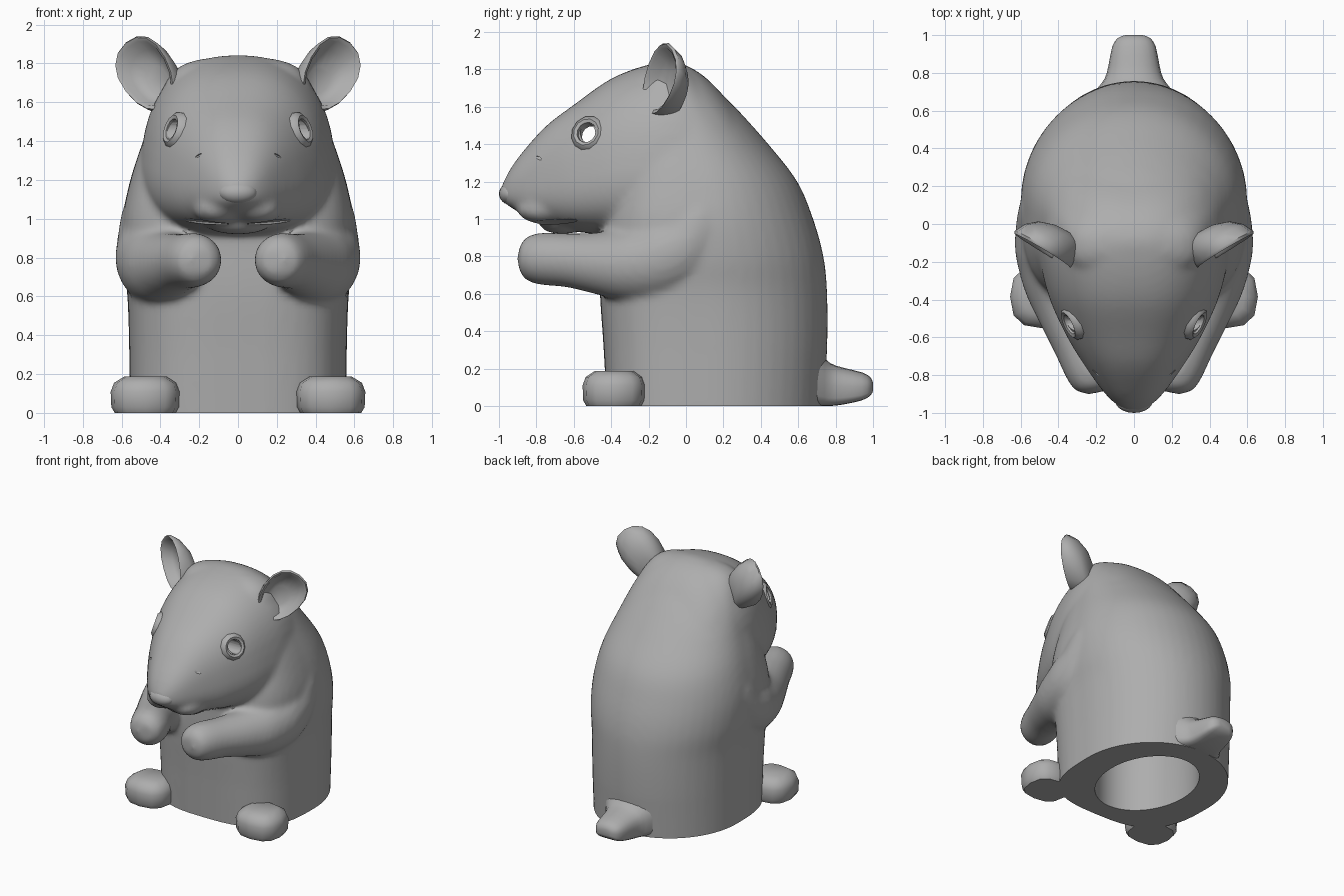
import bpy, bmesh, math
from mathutils import Vector, Matrix

old = bpy.data.objects.get("Cube")
if old:
    bpy.data.objects.remove(old)

grey = bpy.data.materials.new("plain_grey")
grey.use_nodes = True
grey.diffuse_color = (0.42, 0.42, 0.42, 1)
grey.node_tree.nodes["Principled BSDF"].inputs["Base Color"].default_value = (0.42, 0.42, 0.42, 1)


def flow(rows, steps=5):
    """Smooth in-between rows through the given ones."""
    out = []
    for i in range(len(rows) - 1):
        four = [rows[max(i - 1, 0)], rows[i], rows[i + 1], rows[min(i + 2, len(rows) - 1)]]
        for k in range(steps):
            t = k / steps
            out.append([b + t * (c - a + t * (2 * a - 5 * b + 4 * c - d + t * (3 * b - a - 3 * c + d))) / 2
                        if i else b + t * (c - b) for a, b, c, d in zip(*four)])
    return out + [rows[-1]]


def ring(center, u, v, sides=32, power=2.0, pear=0.0, neg_power=None):
    """Superellipse section; neg_power shapes its -v half, pear narrows its +v half."""
    pts = []
    for i in range(sides):
        a = math.tau * i / sides
        c, s = math.cos(a), math.sin(a)
        p = 2 / (neg_power if neg_power and s < 0 else power)
        x = math.copysign(abs(c) ** p, c)
        y = math.copysign(abs(s) ** p, s)
        pts.append(Vector(center) + Vector(u) * x * (1 - pear * y) + Vector(v) * y)
    return pts


def loft(name, rings):
    """Closed skin over a row of equal sections."""
    bm = bmesh.new()
    rows = [[bm.verts.new(p) for p in r] for r in rings]
    n = len(rows[0])
    for a, b in zip(rows, rows[1:]):
        for i in range(n):
            bm.faces.new((a[i], a[(i + 1) % n], b[(i + 1) % n], b[i]))
    bm.faces.new(rows[0][::-1])
    bm.faces.new(rows[-1])
    bmesh.ops.recalc_face_normals(bm, faces=bm.faces)
    mesh = bpy.data.meshes.new(name)
    bm.to_mesh(mesh)
    bm.free()
    ob = bpy.data.objects.new(name, mesh)
    bpy.context.collection.objects.link(ob)
    mesh.materials.append(grey)
    return ob


def ball(name, loc, size, turn=0.0):
    t = [math.pi * (i + 0.15) / 12.3 for i in range(13)]
    rings = [ring((0, 0, -math.cos(a) * size[2]), (size[0] * math.sin(a), 0, 0),
                  (0, size[1] * math.sin(a), 0), 20) for a in t]
    ob = loft(name, rings)
    ob.data.transform(Matrix.Translation(loc) @ Matrix.Rotation(turn, 4, 'Y'))
    return ob


def pick(ob):
    bpy.ops.object.select_all(action='DESELECT')
    ob.select_set(True)
    bpy.context.view_layer.objects.active = ob


def modify(ob, kind, **settings):
    pick(ob)
    mod = ob.modifiers.new(kind, kind)
    for key, value in settings.items():
        setattr(mod, key, value)
    bpy.ops.object.modifier_apply(modifier=mod.name)


def cut(ob, cutter):
    cutter.hide_render = True
    modify(ob, 'BOOLEAN', object=cutter, operation='DIFFERENCE', solver='EXACT')
    bpy.data.objects.remove(cutter)


def finish(ob, angle=45):
    pick(ob)
    bpy.ops.object.shade_smooth_by_angle(angle=math.radians(angle))


# Torso: height, half width, front, back
torso_rows = [(-.06, .555, -.42, .735), (.3, .56, -.44, .755), (.6, .57, -.46, .755), (.8, .595, -.46, .735),
              (1, .595, -.45, .68), (1.2, .555, -.4, .595), (1.4, .49, -.36, .44), (1.6, .42, -.32, .26),
              (1.75, .34, -.27, .1), (1.81, .24, -.2, .01), (1.83, .12, -.14, -.05)]
body = loft("body", [ring((0, (f + b) / 2, z), (w, 0, 0), (0, (b - f) / 2, 0), 48, 2, 0, 3)
                     for z, w, f, b in flow(torso_rows)])

# Head: depth, half width, underside, top
head_rows = [(-.985, .05, 1.1, 1.18), (-.95, .1, 1.07, 1.25), (-.88, .165, 1.03, 1.35), (-.75, .255, .975, 1.495),
             (-.6, .345, .935, 1.61), (-.4, .435, .91, 1.75), (-.2, .485, .9, 1.825),
             (-.05, .495, .89, 1.838), (.1, .485, .87, 1.76), (.25, .46, .87, 1.6), (.38, .4, .87, 1.42)]
pieces = [loft("head", [ring((0, y, (lo + hi) / 2), (w, 0, 0), (0, 0, (hi - lo) / 2), 48, 2.5, .14, 2.6)
                        for y, w, lo, hi in flow(head_rows)])]

# Chin, paired muzzle lobes, arms: x, y, z, radius
pieces.append(ball("chin", (0, -.66, .965), (.16, .12, .045)))
arm_path = [(.37, .08, 1.27, .05), (.39, .09, 1.17, .14), (.405, .08, 1.02, .195), (.4, 0, .87, .225),
            (.395, -.14, .785, .235), (.385, -.3, .757, .205), (.35, -.45, .762, .17), (.29, -.62, .778, .145),
            (.225, -.77, .787, .14), (.195, -.85, .787, .115), (.185, -.89, .787, .06)]
for side in (-1, 1):
    pieces.append(ball("muzzle", (side * .1, -.74, 1.05), (.13, .165, .08)))
    rows = flow(arm_path, 4)
    pts = [Vector((side * x, y, z)) for x, y, z, r in rows]
    rings = []
    for i, p in enumerate(pts):
        way = pts[min(i + 1, len(pts) - 1)] - pts[max(i - 1, 0)]
        u = way.cross(Vector((1, 0, 0))).normalized()
        v = way.cross(u).normalized()
        r = rows[i][3]
        rings.append(ring(p, u * r, v * r, 24))
    pieces.append(loft("arm", rings))

# Fuse torso, head and arms into one soft skin, then trim it level
pick(body)
for ob in pieces:
    ob.select_set(True)
bpy.ops.object.join()
modify(body, 'REMESH', mode='VOXEL', voxel_size=.02)
modify(body, 'SMOOTH', factor=.5, iterations=7)
cut(body, loft("floor_trim", [ring((0, 0, z), (1.5, 0, 0), (0, 1.5, 0)) for z in (-.3, 0)]))

# Hollow inside, open at the bottom
cut(body, loft("cavity", [ring((0, .145, z), (.33 * s, 0, 0), (0, .42 * s, 0), 48)
                          for z, s in ((-.1, 1), (.9, 1), (1.2, .75), (1.4, .4))]))
# Opening running from eye to eye
cut(body, loft("eye_tunnel", [ring((x, -.525, 1.46), (0, .04, 0), (0, 0, .052), 16) for x in (-.7, .7)]))
# Small cheek creases and the mouth line
for side in (-1, 1):
    cut(body, ball("cheek_crease", (side * .215, -.82, 1.32), (.035, .05, .009), side * .5))
    cut(body, ball("mouth_line", (side * .19, -.7, .985), (.2, .13, .01), side * -.08))
finish(body, 40)

# Nose
finish(ball("nose", (0, -.935, 1.135), (.1, .065, .06)))

# Tail with a flat underside: depth, half width, underside, top
tail_rows = [(.62, .26, 0, .38), (.71, .2, 0, .29), (.77, .155, 0, .23), (.84, .135, .008, .205),
             (.94, .115, .03, .18), (.985, .085, .055, .155), (1, .045, .08, .125)]
finish(loft("tail", [ring((0, y, (lo + hi) / 2), (w, 0, 0), (0, 0, (hi - lo) / 2), 20, 2.2, 0, 5)
                     for y, w, lo, hi in flow(tail_rows, 2)]))

for side, label in ((1, "left"), (-1, "right")):
    # Foot: height, scale
    finish(loft(label + "_foot", [ring((side * .478, -.385, z), (.178 * s, 0, 0), (0, .168 * s, 0), 12, 2.6)
                                  for z, s in ((0, .88), (.03, .98), (.11, 1), (.155, .9), (.188, .6))]), 50)

    # Ear: a cupped dish, wider at its tip, whose back narrows toward the head
    n = Vector((side * .5, -.86, .05)).normalized()
    across = Vector((0, 0, 1)).cross(n).normalized() * side
    up = n.cross(across) * side
    tip = (up * .78 + across * .6).normalized()
    wide = n.cross(tip)
    dish = [(-.12, .5, .12), (-.09, .78, .07), (-.04, .94, .03), (.02, 1, 0), (.035, .96, 0),
            (.025, .86, 0), (-.03, .74, .02), (-.06, .4, .04)]
    mid = Vector((side * .46, -.115, 1.742))
    ear = loft(label + "_ear", [ring(mid + n * d - tip * back, wide * .15 * s, tip * .21 * s, 16, 2.2, -.12)
                                for d, s, back in dish])
    finish(ear, 60)

    # Eyelid ring around the opening
    look = Vector((side * .85, -.42, .3)).normalized()
    a = look.orthogonal().normalized()
    b = look.cross(a)
    eye = Vector((side * .335, -.528, 1.46))
    lid = [(-.05, .105), (-.002, .096), (.016, .074), (.01, .056), (-.04, .05)]
    rim = loft(label + "_eyelid", [ring(eye + look * d, a * r, b * r, 12) for d, r in lid])
    bm = bmesh.new()
    bm.from_mesh(rim.data)
    bmesh.ops.delete(bm, geom=[f for f in bm.faces if len(f.verts) > 4], context='FACES')
    bm.to_mesh(rim.data)
    bm.free()
    finish(rim)
